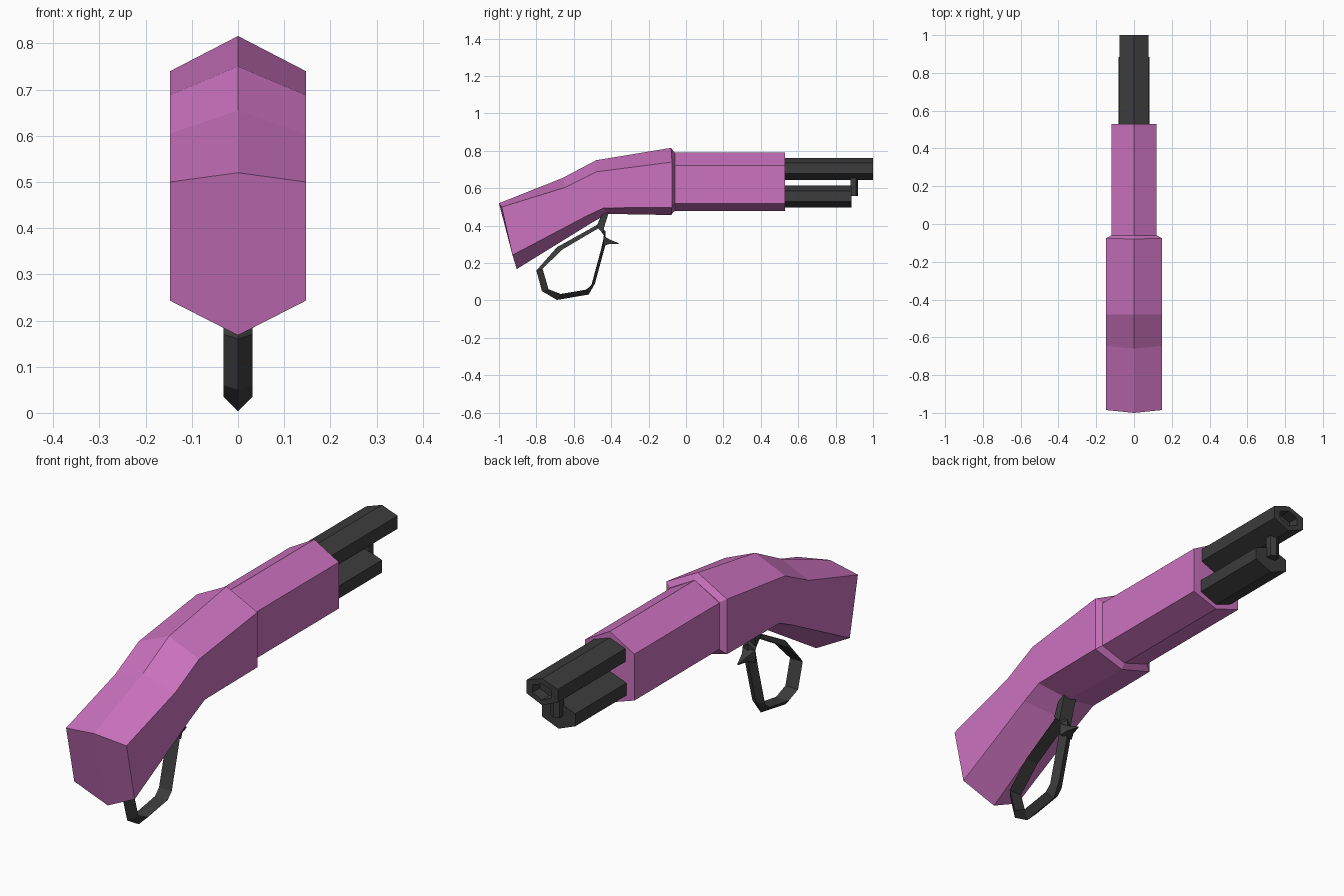
import bpy, bmesh

if "Cube" in bpy.data.objects:
    bpy.data.objects.remove(bpy.data.objects["Cube"])


def material(name, rgb):
    m = bpy.data.materials.new(name)
    m.diffuse_color = (*rgb, 1)
    m.use_nodes = True
    m.node_tree.nodes["Principled BSDF"].inputs["Base Color"].default_value = m.diffuse_color
    return m


PURPLE = material("purple", (0.6, 0.17, 0.52))
DARK = material("dark_metal", (0.045, 0.045, 0.045))


def loft(name, rings, mat, closed=False):
    """Skin a row of equal-sized rings; cap the ends unless closed into a loop."""
    bm = bmesh.new()
    vs = [[bm.verts.new(p) for p in r] for r in rings]
    n = len(rings[0])
    for i in range(len(vs) if closed else len(vs) - 1):
        a, b = vs[i], vs[(i + 1) % len(vs)]
        for j in range(n):
            k = (j + 1) % n
            bm.faces.new((a[j], a[k], b[k], b[j]))
    if not closed:
        for r in (vs[0], vs[-1]):
            if n == 6:  # split hexagon caps along the centre plane
                bm.faces.new(r[0:4])
                bm.faces.new((r[3], r[4], r[5], r[0]))
            else:
                bm.faces.new(r)
    bmesh.ops.recalc_face_normals(bm, faces=bm.faces)
    me = bpy.data.meshes.new(name)
    bm.to_mesh(me)
    bm.free()
    ob = bpy.data.objects.new(name, me)
    bpy.context.collection.objects.link(ob)
    me.materials.append(mat)
    return ob


def hexagon(w, top, shoulder, hip, bottom):
    """Ridge-up hexagon ring from four (y, z) points and a half width."""
    return [(0, *top), (w, *shoulder), (w, *hip),
            (0, *bottom), (-w, *hip), (-w, *shoulder)]


def upright(w, y, zs):
    return hexagon(w, *[(y, z) for z in zs])


# curved grip and receiver
W = 0.147
loft("grip_and_receiver", [
    hexagon(W, (-1.0, 0.52), (-0.985, 0.50), (-0.928, 0.243), (-0.905, 0.168)),
    hexagon(W, (-0.66, 0.655), (-0.645, 0.605), (-0.535, 0.45), (-0.50, 0.418)),
    hexagon(W, (-0.48, 0.75), (-0.48, 0.688), (-0.44, 0.495), (-0.42, 0.463)),
    hexagon(W, (-0.08, 0.816), (-0.075, 0.74), (-0.075, 0.498), (-0.08, 0.457)),
    upright(0.12, -0.06, (0.79, 0.725, 0.518, 0.478)),
], PURPLE)

# fore-end
FORE = (0.79, 0.722, 0.518, 0.478)
loft("fore_end", [upright(0.12, y, FORE) for y in (-0.07, 0.53)], PURPLE)


# barrel with recessed bore, and the tube beneath it
def scaled(zs, s):
    c = (zs[0] + zs[-1]) / 2
    return [c + (z - c) * s for z in zs]


BARREL = (0.762, 0.735, 0.678, 0.645)
loft("barrel", [upright(0.077, 0.5, BARREL), upright(0.077, 1.0, BARREL),
                upright(0.046, 1.0, scaled(BARREL, 0.6)),
                upright(0.046, 0.95, scaled(BARREL, 0.6))], DARK)
TUBE = (0.615, 0.585, 0.53, 0.498)
loft("lower_tube", [upright(0.081, y, TUBE) for y in (0.5, 0.885)], DARK)

# post joining tube and barrel at the muzzle
loft("muzzle_post", [[(-0.022, 0.88, z), (0.022, 0.88, z), (0.022, 0.91, z),
                      (0, 0.92, z), (-0.022, 0.91, z)] for z in (0.56, 0.655)], DARK)

# lever loop: outer ridge points paired with inner edge points
LOOP = [((-0.80, 0.16), (-0.767, 0.17)), ((-0.77, 0.05), (-0.735, 0.06)),
        ((-0.69, 0.003), (-0.67, 0.035)), ((-0.52, 0.032), (-0.533, 0.058)),
        ((-0.487, 0.09), (-0.505, 0.085)), ((-0.43, 0.30), (-0.455, 0.27)),
        ((-0.43, 0.37), (-0.438, 0.345)), ((-0.47, 0.407), (-0.465, 0.388)),
        ((-0.69, 0.285), (-0.662, 0.272))]
H = 0.031
loft("lever_loop", [[(0, *o), (H, *i), (-H, *i)] for o, i in LOOP], DARK, closed=True)

# lever arm up to the receiver
ARM = [(-0.48, 0.395), (-0.445, 0.36), (-0.435, 0.40), (-0.41, 0.48), (-0.44, 0.48)]
loft("lever_arm", [[(x, *p) for p in ARM] for x in (-H, H)], DARK)

# pointed trigger spur
loft("trigger_spur", [
    [(-s, y, a), (s, y, a), (s, y, b), (-s, y, b)]
    for s, y, a, b in ((H, -0.44, 0.29, 0.345), (0.016, -0.41, 0.303, 0.327),
                       (0.002, -0.36, 0.302, 0.306))], DARK)
